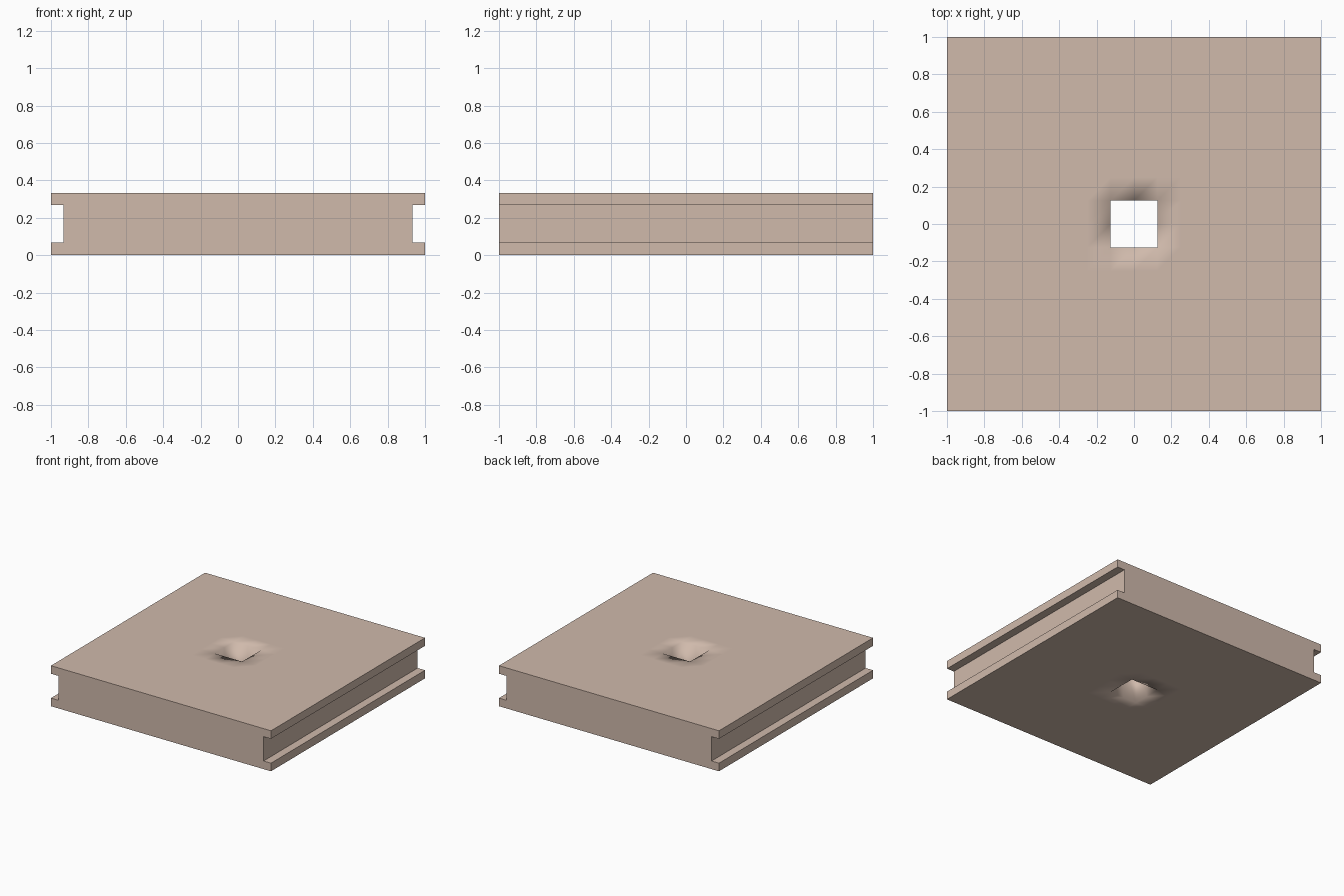
import bpy, bmesh

if "Cube" in bpy.data.objects:
    bpy.data.objects.remove(bpy.data.objects["Cube"])

# Lattice lines: a square grid with extra lines for the side grooves
GROOVE_X = 0.933
xs = sorted([-1 + i * 0.125 for i in range(17)] + [-GROOVE_X, GROOVE_X])
ys = [-1 + i * 0.125 for i in range(17)]
zs = [0.0, 0.067, 0.267, 0.333]
axes = (xs, ys, zs)


def solid(cell):
    if any(c < 0 or c >= len(a) - 1 for c, a in zip(cell, axes)):
        return False
    x, y, z = [(a[c] + a[c + 1]) / 2 for c, a in zip(cell, axes)]
    groove = abs(x) > GROOVE_X and zs[1] < z < zs[2]
    hole = abs(x) < 0.125 and abs(y) < 0.125
    return not (groove or hole)


bm = bmesh.new()
verts = {}


def vert(key):
    if key not in verts:
        verts[key] = bm.verts.new([a[k] for a, k in zip(axes, key)])
    return verts[key]


# Skin every boundary between filled and empty cells
for i in range(len(xs) - 1):
    for j in range(len(ys) - 1):
        for k in range(len(zs) - 1):
            cell = (i, j, k)
            if not solid(cell):
                continue
            for ax in range(3):
                for side in (0, 1):
                    near = list(cell)
                    near[ax] += 2 * side - 1
                    if solid(near):
                        continue
                    u, v = (ax + 1) % 3, (ax + 2) % 3
                    ring = []
                    for du, dv in ((0, 0), (1, 0), (1, 1), (0, 1)):
                        key = list(cell)
                        key[ax] += side
                        key[u] += du
                        key[v] += dv
                        ring.append(vert(tuple(key)))
                    bm.faces.new(ring if side else ring[::-1])


def in_hole(e):
    return all(abs(v.co.x) < 0.2 and abs(v.co.y) < 0.2 for v in e.verts)


# Hole walls run in one piece from top to bottom
loops = [e for e in bm.edges if in_hole(e)
         and all(0.01 < v.co.z < 0.32 for v in e.verts)
         and abs(e.verts[0].co.z - e.verts[1].co.z) < 1e-4]
bmesh.ops.dissolve_edges(bm, edges=loops, use_verts=True)

# Crisp outer edges, soft shading around the hole
for f in bm.faces:
    f.smooth = True
for e in bm.edges:
    if e.calc_face_angle(0) > 0.5 and not in_hole(e):
        e.smooth = False

mesh = bpy.data.meshes.new("grooved_slab")
bm.to_mesh(mesh)
bm.free()
slab = bpy.data.objects.new("grooved_slab", mesh)
bpy.context.collection.objects.link(slab)

mat = bpy.data.materials.new("beige_stone")
mat.diffuse_color = (0.63, 0.49, 0.41, 1)
mat.use_nodes = True
mat.node_tree.nodes["Principled BSDF"].inputs["Base Color"].default_value = mat.diffuse_color
mesh.materials.append(mat)
